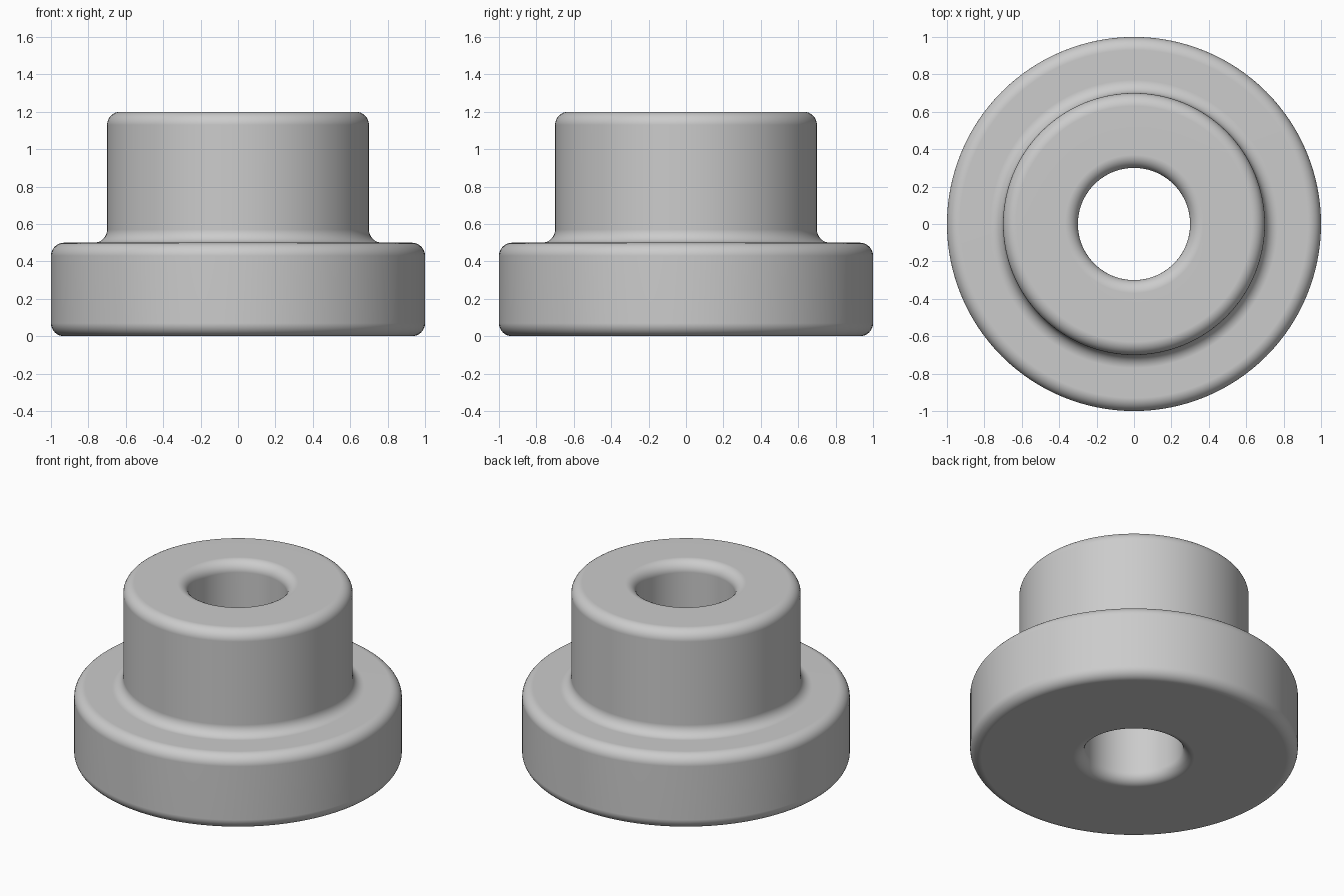
import bpy, bmesh, math
from mathutils import Vector

cube = bpy.data.objects.get("Cube")
if cube:
    bpy.data.objects.remove(cube, do_unlink=True)

SEGMENTS = 128
FILLET = 0.07
ARC_STEPS = 8

grey = bpy.data.materials.new("plain grey")
grey.use_nodes = True
colour = (0.6, 0.6, 0.6, 1)
grey.diffuse_color = colour
grey.node_tree.nodes["Principled BSDF"].inputs["Base Color"].default_value = colour


def rounded(corners, radius):
    """Round every right-angled corner of a closed (radius, height) profile."""
    points = []
    for i, corner in enumerate(corners):
        p = Vector(corner)
        a = (Vector(corners[i - 1]) - p).normalized() * radius
        b = (Vector(corners[(i + 1) % len(corners)]) - p).normalized() * radius
        for s in range(ARC_STEPS + 1):
            t = s / ARC_STEPS * math.pi / 2
            points.append(p + a * (1 - math.sin(t)) + b * (1 - math.cos(t)))
    return points


def lathe(name, profile, material):
    """Turn a closed profile around the z axis."""
    bm = bmesh.new()
    verts = [bm.verts.new((p.x, 0, p.y)) for p in profile]
    edges = [bm.edges.new((verts[i - 1], v)) for i, v in enumerate(verts)]
    bmesh.ops.spin(bm, geom=verts + edges, cent=(0, 0, 0), axis=(0, 0, 1),
                   angle=math.tau, steps=SEGMENTS, use_merge=True)
    bmesh.ops.remove_doubles(bm, verts=bm.verts[:], dist=0.0001)
    bmesh.ops.recalc_face_normals(bm, faces=bm.faces[:])
    for face in bm.faces:
        face.smooth = True
    mesh = bpy.data.meshes.new(name)
    bm.to_mesh(mesh)
    bm.free()
    mesh.materials.append(material)
    obj = bpy.data.objects.new(name, mesh)
    bpy.context.collection.objects.link(obj)
    # Keep the flat faces flat beside the rounded edges
    obj.modifiers.new("flat face shading", 'WEIGHTED_NORMAL')
    return obj


# Wide flange, narrower neck and a straight hole through the middle
section = [(0.3, 0), (1, 0), (1, 0.5), (0.7, 0.5), (0.7, 1.2), (0.3, 1.2)]
lathe("flanged_bushing", rounded(section, FILLET), grey)
